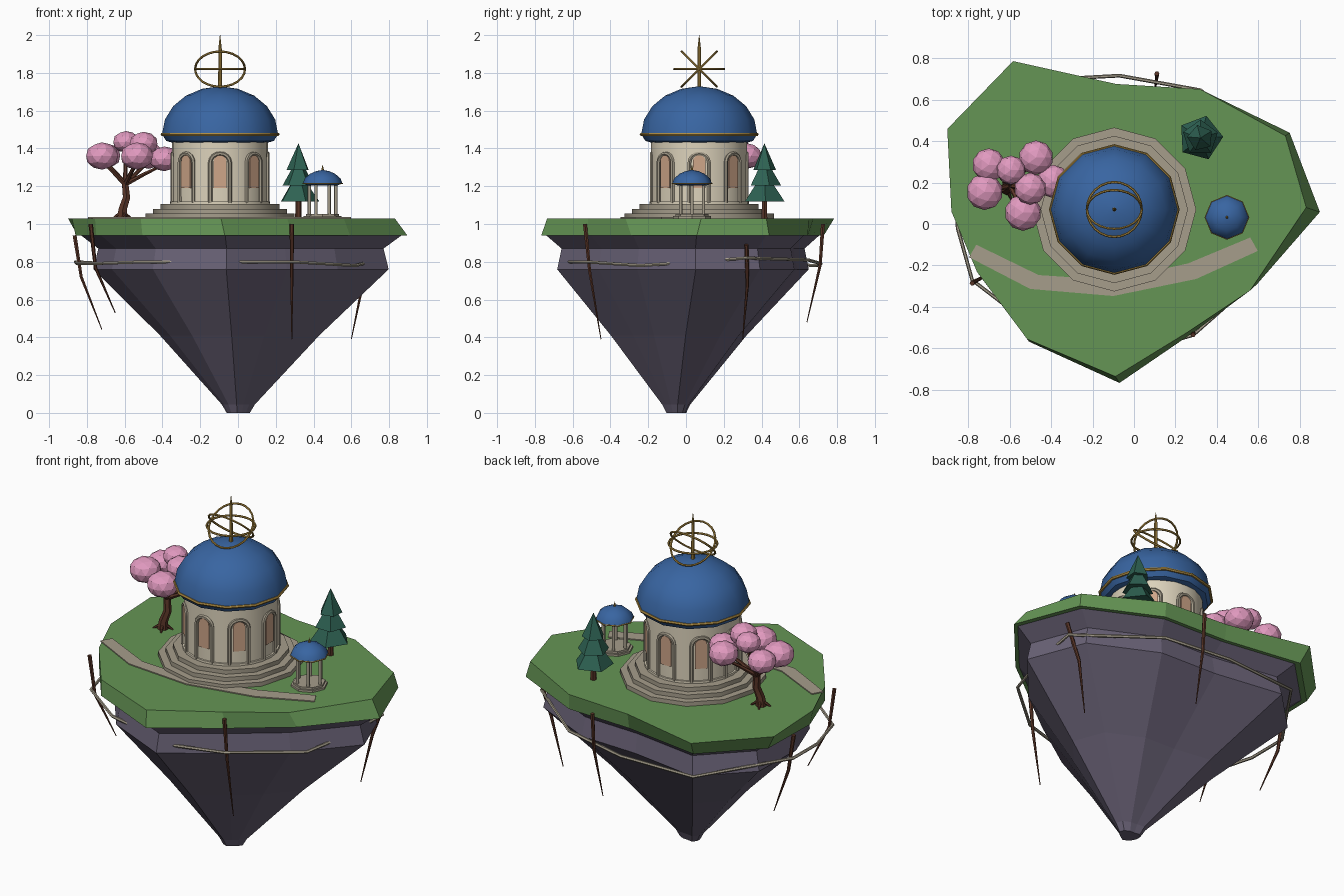
import bpy, bmesh, math
from math import sin, cos, pi, radians
from mathutils import Vector, Matrix

if "Cube" in bpy.data.objects:
    bpy.data.objects.remove(bpy.data.objects["Cube"])


def mat(name, r, g, b):
    m = bpy.data.materials.new(name)
    m.diffuse_color = (r, g, b, 1)
    m.use_nodes = True
    m.node_tree.nodes["Principled BSDF"].inputs["Base Color"].default_value = m.diffuse_color
    return m


GRASS = mat("grass_green", .13, .30, .09)
ROCK = mat("rock_purple", .14, .12, .18)
STONE = mat("warm_stone", .38, .34, .26)
CREAM = mat("cream_wall", .72, .65, .50)
BLUE = mat("dome_blue", .04, .13, .36)
GOLD = mat("gold", .42, .26, .055)
PINK = mat("blossom_pink", .75, .32, .52)
PINE = mat("pine_green", .027, .12, .085)
BARK = mat("bark_brown", .10, .035, .02)
PANE = mat("window_tan", .62, .38, .25)


def finish(ob, smooth):
    if smooth:
        bpy.ops.object.select_all(action='DESELECT')
        bpy.context.view_layer.objects.active = ob
        ob.select_set(True)
        bpy.ops.object.shade_smooth_by_angle(angle=radians(smooth))
    return ob


def mesh_obj(name, bm, material, smooth=0):
    bmesh.ops.recalc_face_normals(bm, faces=bm.faces)
    me = bpy.data.meshes.new(name)
    bm.to_mesh(me)
    bm.free()
    me.materials.append(material)
    ob = bpy.data.objects.new(name, me)
    bpy.context.collection.objects.link(ob)
    return finish(ob, smooth)


def loft(name, rings, material, smooth=0):
    """Skin a stack of equal-length point rings and cap both ends."""
    bm = bmesh.new()
    vs = [[bm.verts.new(p) for p in r] for r in rings]
    n = len(rings[0])
    for a, b in zip(vs, vs[1:]):
        for i in range(n):
            j = (i + 1) % n
            bm.faces.new((a[i], a[j], b[j], b[i]))
    bm.faces.new(vs[0])
    bm.faces.new(vs[-1])
    return mesh_obj(name, bm, material, smooth)


def lathe(name, center, profile, n, material, smooth=0, turn=0):
    """Revolve (radius, z) pairs around a vertical axis."""
    cx, cy = center
    rings = [[(cx + r * cos(turn + 2 * pi * i / n), cy + r * sin(turn + 2 * pi * i / n), z)
              for i in range(n)] for r, z in profile]
    return loft(name, rings, material, smooth)


def tube(name, pts, radius, material, taper=None, closed=False):
    """Round tube along points, with optional per-point radius factors."""
    cu = bpy.data.curves.new(name, 'CURVE')
    cu.dimensions = '3D'
    cu.bevel_depth = radius
    cu.bevel_resolution = 1
    cu.use_fill_caps = True
    sp = cu.splines.new('POLY')
    sp.points.add(len(pts) - 1)
    for i, p in enumerate(pts):
        sp.points[i].co = (*p, 1)
        sp.points[i].radius = taper[i] if taper else 1
    sp.use_cyclic_u = closed
    cu.materials.append(material)
    ob = bpy.data.objects.new(name, cu)
    bpy.context.collection.objects.link(ob)
    bpy.ops.object.select_all(action='DESELECT')
    bpy.context.view_layer.objects.active = ob
    ob.select_set(True)
    bpy.ops.object.convert(target='MESH')
    return finish(bpy.context.object, 50)


def ring(name, center, radius, thick, n, tilt=0):
    m = Matrix.Translation(center) @ Matrix.Rotation(tilt, 4, 'X')
    pts = [m @ Vector((radius * cos(2 * pi * i / n), radius * sin(2 * pi * i / n), 0))
           for i in range(n)]
    return tube(name, pts, thick, GOLD, closed=True)


# Island: grass slab over a tapering rock
top = [(.83, .08), (.73, .425), (.318, .65), (-.087, .675), (-.583, .785), (-.90, .458),
       (-.88, .06), (-.757, -.23), (-.515, -.555), (-.09, -.735), (.26, -.52), (.56, -.32)]
low = [(.896, .058), (.75, .44), (.32, .645), (-.087, .66), (-.56, .73), (-.85, .44),
       (-.86, .06), (-.75, -.24), (-.506, -.567), (-.07, -.766), (.29, -.52), (.593, -.29)]


def scaled(s, z, dy=0.0):
    return [(x * s, y * s + dy, z) for x, y in low]


loft("grass_slab", [[(x, y, .94) for x, y in low], [(x, y, 1.03) for x, y in top]], GRASS)
loft("rock_base", [scaled(.07, 0, -.05), scaled(.1, .045, -.05), scaled(.48, .41, -.03),
                   scaled(.89, .76), scaled(.86, .87), scaled(.97, .942)], ROCK)

# Stone path laid on the grass
edge_a = [(-.76, -.10), (-.46, -.246), (-.10, -.27), (.26, -.19), (.56, -.065)]
edge_b = [(-.795, -.16), (-.50, -.313), (-.10, -.347), (.30, -.265), (.597, -.13)]
bm = bmesh.new()
rows = [[bm.verts.new((*p, 1.036)) for p in e] for e in (edge_a, edge_b)]
strip = [bm.faces.new((rows[0][i], rows[1][i], rows[1][i + 1], rows[0][i + 1])) for i in range(4)]
ext = bmesh.ops.extrude_face_region(bm, geom=strip)
bmesh.ops.translate(bm, vec=(0, 0, -.008),
                    verts=[v for v in ext["geom"] if isinstance(v, bmesh.types.BMVert)])
mesh_obj("path", bm, STONE)

# Temple: steps, wall, dome
C = (-.095, .07)
lathe("temple_steps", C, [(.395, 1.025), (.395, 1.055), (.355, 1.055), (.355, 1.08),
                          (.315, 1.08), (.315, 1.105)], 12, STONE, 35)
lathe("temple_wall", C, [(.264, 1.10), (.264, 1.118), (.254, 1.118), (.254, 1.44)], 24, CREAM, 35)
dome = [(.25, 1.43), (.285, 1.44), (.307, 1.475)]
dome += [(.307 * cos(a), 1.475 + .253 * sin(a)) for a in [radians(d) for d in (18, 36, 54, 72, 88)]]
lathe("temple_dome", C, dome, 12, BLUE, 40)
ring("dome_rim", (*C, 1.475), .306, .009, 12)

# Arched windows around the wall
arc = [i * pi / 8 for i in range(9)]
for k in range(8):
    m = Matrix.Translation((*C, 0)) @ Matrix.Rotation(k * pi / 4, 4, 'Z')
    frame = [(.052, 1.112)] + [(.052 * cos(a), 1.325 + .048 * sin(a)) for a in arc] + [(-.052, 1.112)]
    tube("window_frame", [m @ Vector((.252, s, z)) for s, z in frame], .011, STONE)
    pane = [(.034, 1.19)] + [(.034 * cos(a), 1.33 + .034 * sin(a)) for a in arc] + [(-.034, 1.19)]
    loft("window_pane", [[m @ Vector((x, s, z)) for s, z in pane] for x in (.249, .2575)], PANE)

# Finial spike and crossed rings
lathe("finial_spike", C, [(.010, 1.71), (.009, 1.93), (.001, 2.0)], 8, GOLD, 40)
for tilt in (0, pi / 4, -pi / 4):
    ring("finial_ring", (*C, 1.82), .132, .006, 24, tilt)

# Small pavilion
G = (.448, .032)
lathe("pavilion_base", G, [(.10, 1.025), (.10, 1.042), (.088, 1.042), (.088, 1.054)], 8, STONE)
for k in range(6):
    a = k * pi / 3
    lathe("pavilion_column", (G[0] + .07 * cos(a), G[1] + .07 * sin(a)),
          [(.009, 1.05), (.009, 1.215)], 8, STONE, 50)
lathe("pavilion_dome", G, [(.08, 1.205), (.105, 1.215), (.094, 1.242), (.066, 1.266),
                           (.034, 1.28), (.002, 1.286)], 8, BLUE, 45)
ring("pavilion_rim", (*G, 1.214), .104, .004, 8)
lathe("pavilion_tip", G, [(.007, 1.28), (.006, 1.292), (.001, 1.312)], 6, GOLD)

# Pine
P = (.32, .415)
lathe("pine_trunk", P, [(.018, 1.02), (.014, 1.15)], 6, BARK)
for i, (r, z0, z1) in enumerate([(.11, 1.12, 1.28), (.088, 1.205, 1.355), (.064, 1.285, 1.425)]):
    lathe("pine_tier", P, [(r, z0), (.001, z1)], 5, PINE, 0, .05 + .25 * i)

# Blossom tree
lathe_base = (-.615, .17, 1.02)
fork = (-.597, .185, 1.21)
tube("blossom_trunk", [lathe_base, (-.61, .17, 1.08), (-.59, .18, 1.14), fork], .026, BARK,
     [1.25, .95, .85, .75])
for k in range(4):
    a = k * pi / 2 + .4
    tube("blossom_root", [(-.613, .17, 1.065), (-.613 + .055 * cos(a), .17 + .055 * sin(a), 1.028)],
         .012, BARK, [1, .4])
blobs = [(-.70, .285, 1.36, .08), (-.72, .155, 1.36, .088), (-.593, .26, 1.435, .07),
         (-.472, .32, 1.36, .083), (-.50, .17, 1.425, .077), (-.535, .055, 1.36, .088),
         (-.39, .205, 1.345, .08)]
for x, y, z, r in blobs:
    mid = Vector(fork).lerp(Vector((x, y, z)), .5) - Vector((0, 0, .012))
    tube("blossom_branch", [fork, mid, (x, y, z - .03)], .014, BARK, [1, .75, .5])
    bm = bmesh.new()
    bmesh.ops.create_icosphere(bm, subdivisions=2, radius=r,
                               matrix=Matrix.Translation((x, y, z)) @ Matrix.Diagonal((1, 1, .82, 1)))
    mesh_obj("blossom_cluster", bm, PINK)

# Hanging roots: start, bend, end
roots = [((.285, -.535, 1.0), (.285, -.51, .75), (.285, -.45, .39)),
         ((.74, .32, .89), (.66, .325, .68), (.60, .30, .39)),
         ((.11, .725, 1.0), (.11, .71, .78), (.10, .64, .48)),
         ((-.865, .22, .94), (-.83, .22, .72), (-.72, .20, .44)),
         ((-.78, -.285, 1.0), (-.755, -.27, .77), (-.65, -.22, .53))]
for a, b, c in roots:
    tube("hanging_root", [a, b, c], .012, BARK, [1, .75, .2])

# Vine looped around the rock
vine = [(0, -.62, .80), (.285, -.535, .80), (.62, -.24, .78), (.70, .05, .80), (.73, .32, .82),
        (.32, .645, .81), (-.07, .715, .79), (-.53, .69, .78), (-.86, .22, .80),
        (-.85, -.02, .79), (-.78, -.27, .79), (-.48, -.50, .80)]
tube("rock_vine", vine, .009, STONE, closed=True)
